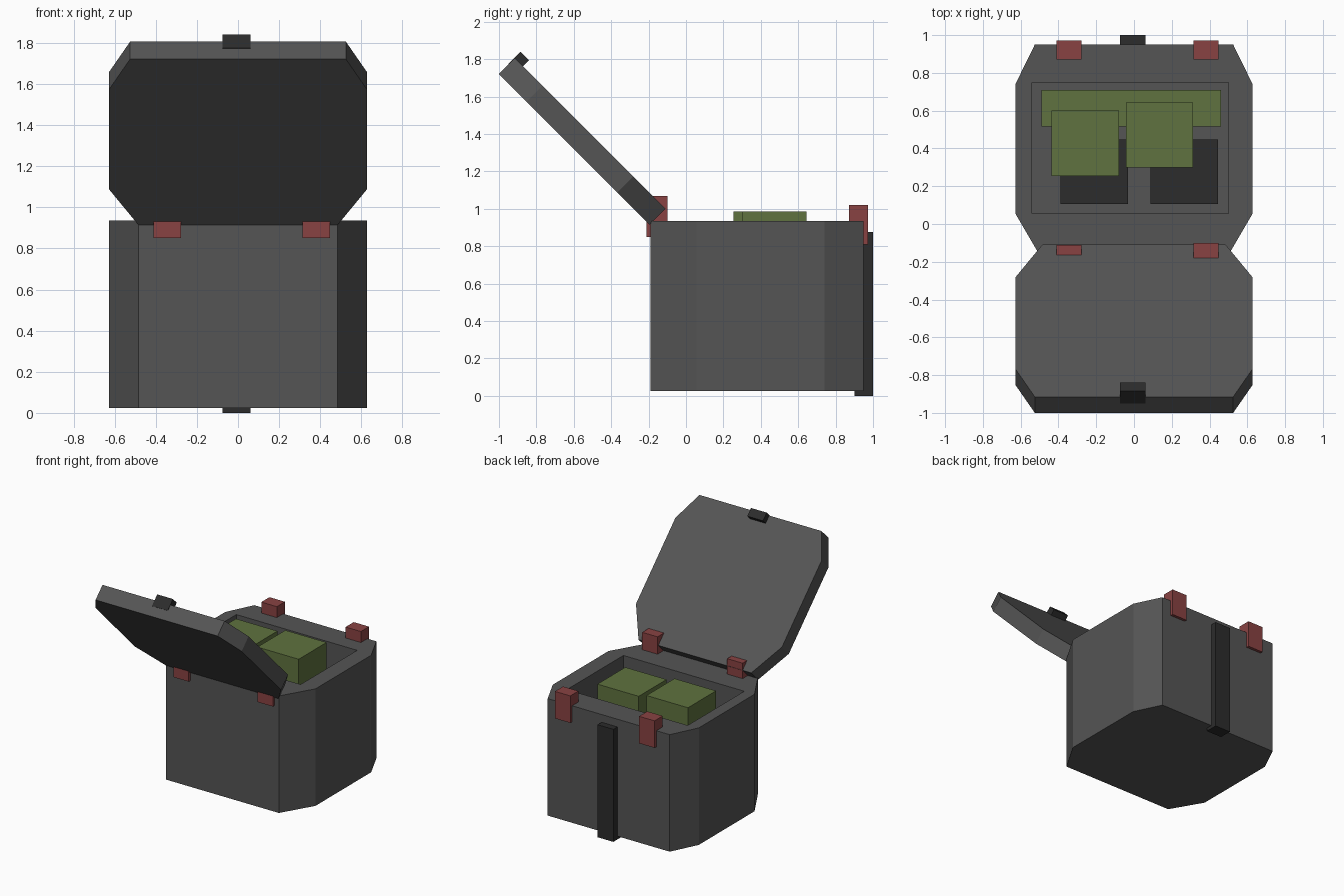
import bpy, bmesh
from mathutils import Matrix, Vector
from math import sqrt

if "Cube" in bpy.data.objects:
    bpy.data.objects.remove(bpy.data.objects["Cube"])


def material(name, rgb):
    m = bpy.data.materials.new(name)
    m.diffuse_color = (*rgb, 1)
    m.use_nodes = True
    m.node_tree.nodes["Principled BSDF"].inputs["Base Color"].default_value = m.diffuse_color
    return m


SHELL = material("dark_grey", (0.09, 0.09, 0.09))
BLACK = material("near_black", (0.025, 0.025, 0.025))
RED = material("dull_red", (0.25, 0.055, 0.055))
GREEN = material("olive_green", (0.115, 0.17, 0.05))


def finish(name, bm, mat, matrix=None):
    if matrix is not None:
        bm.transform(matrix)
    bmesh.ops.recalc_face_normals(bm, faces=bm.faces[:])
    me = bpy.data.meshes.new(name)
    bm.to_mesh(me)
    bm.free()
    me.materials.append(mat)
    ob = bpy.data.objects.new(name, me)
    bpy.context.collection.objects.link(ob)
    return ob


def box(name, x, y, z, mat, matrix=None):
    """Box from (min, max) ranges on each axis."""
    bm = bmesh.new()
    bmesh.ops.create_cube(bm, size=1)
    for v in bm.verts:
        v.co = [r[0] if c < 0 else r[1] for c, r in zip(v.co, (x, y, z))]
    return finish(name, bm, mat, matrix)


def prism(name, outline, z0, z1, mat, matrix=None):
    """Outline extruded straight up."""
    bm = bmesh.new()
    face = bm.faces.new([bm.verts.new((x, y, z0)) for x, y in outline])
    ext = bmesh.ops.extrude_face_region(bm, geom=[face], use_keep_orig=True)
    verts = [g for g in ext["geom"] if isinstance(g, bmesh.types.BMVert)]
    bmesh.ops.translate(bm, verts=verts, vec=(0, 0, z1 - z0))
    return finish(name, bm, mat, matrix)


# Octagonal plan shared by the body and lid, y measured from the hinge edge
half = [(0.485, 0), (0.628, 0.245), (0.628, 0.93), (0.525, 1.14)]
plan = half + [(-x, y) for x, y in reversed(half)]

# Body with a rectangular compartment
FLOOR = 0.25
body = prism("case_body", plan, 0.025, 0.935, SHELL, Matrix.Translation((0, -0.19, 0)))
cutter = box("compartment_cutter", (-0.54, 0.50), (0.055, 0.75), (FLOOR, 1.2), SHELL)
cutter.hide_render = True
mod = body.modifiers.new("compartment", "BOOLEAN")
mod.operation = "DIFFERENCE"
mod.solver = "EXACT"
mod.object = cutter
bpy.context.view_layer.objects.active = body
bpy.ops.object.modifier_apply(modifier=mod.name)
bpy.data.objects.remove(cutter)

# Lid swung open: plan y runs up and forward, thickness up and back
s = 1 / sqrt(2)
lid_frame = Matrix(((1, 0, 0, 0), (0, -s, s, -0.194), (0, s, s, 0.915), (0, 0, 0, 1)))
prism("lid", plan, 0, 0.12, SHELL, lid_frame)
box("lid_latch", (-0.075, 0.06), (1.078, 1.143), (0.074, 0.166), BLACK, lid_frame)

# Strap down the back
box("back_strap", (-0.075, 0.06), (0.90, 1.0), (0, 0.875), BLACK)

# Clips on the back rim and hinges on the front rim
for side, x, hy, hz in (("left", (-0.41, -0.277), -0.11, 1.055),
                        ("right", (0.315, 0.447), -0.10, 1.07)):
    box(side + "_rim_clip", x, (0.872, 0.972), (0.81, 1.02), RED)
    box(side + "_hinge", x, (-0.21, hy), (0.85, hz), RED)

# Contents: bottom layer of one long pack and two dark packs, two packs on top
MID = 0.62
box("long_pack", (-0.49, 0.46), (0.515, 0.71), (FLOOR, MID), GREEN)
box("left_dark_pack", (-0.39, -0.033), (0.105, 0.448), (FLOOR, MID), BLACK)
box("right_dark_pack", (0.087, 0.446), (0.105, 0.448), (FLOOR, MID), BLACK)
box("left_top_pack", (-0.437, -0.08), (0.255, 0.60), (MID, 0.987), GREEN)
box("right_top_pack", (-0.043, 0.312), (0.30, 0.643), (MID, 0.987), GREEN)
